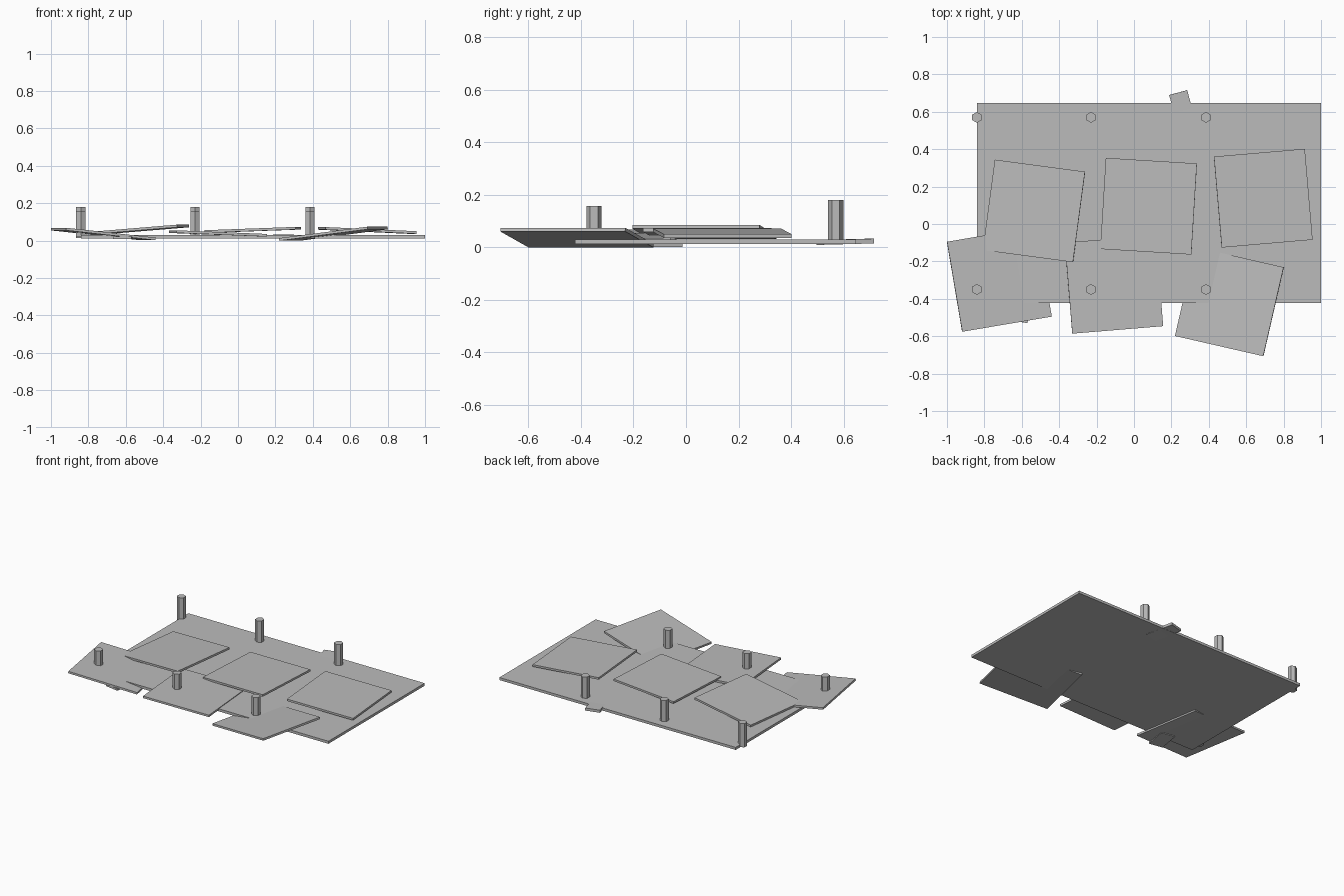
import bpy
from math import radians

if "Cube" in bpy.data.objects:
    bpy.data.objects.remove(bpy.data.objects["Cube"])

grey = bpy.data.materials.new("grey")
grey.diffuse_color = (0.5, 0.5, 0.5, 1)
grey.use_nodes = True
grey.node_tree.nodes["Principled BSDF"].inputs["Base Color"].default_value = grey.diffuse_color


def slab(name, center, size, spin=0, tilt=0, pitch=0):
    """Thin box: pitched and tilted, then turned about z."""
    bpy.ops.mesh.primitive_cube_add(
        size=1, location=center,
        rotation=(radians(pitch), radians(tilt), radians(spin)))
    ob = bpy.context.object
    ob.name = name
    ob.scale = size
    ob.data.materials.append(grey)


def post(name, x, y, bottom, top):
    """Hexagonal upright."""
    bpy.ops.mesh.primitive_cylinder_add(
        vertices=6, radius=0.029, depth=top - bottom,
        location=(x, y, (bottom + top) / 2))
    ob = bpy.context.object
    ob.name = name
    ob.data.materials.append(grey)


# Floor plate
slab("floor_plate", (0.08, 0.1125, 0.021), (1.84, 1.07, 0.018))

# Scattered square panels: name, centre, turn, tilt
panels = [
    ("front_left_panel", (-0.72, -0.295, 0.035), 9.6, 6.2),
    ("front_middle_panel", (-0.107, -0.323, 0.038), 4.7, 2.3),
    ("front_right_panel", (0.51, -0.415, 0.0365), -12.9, -7.2),
    ("back_left_panel", (-0.535, 0.07, 0.058), -7.6, -4.7),
    ("back_middle_panel", (0.078, 0.095, 0.057), -3.5, -2.1),
    ("back_right_panel", (0.691, 0.138, 0.054), 4.9, 2.6),
]
for name, center, spin, tilt in panels:
    slab(name, center, (0.488, 0.488, 0.014), spin, tilt)

# Two loose scraps at the plate edges
slab("back_scrap", (0.262, 0.606, 0.021), (0.1, 0.2, 0.018), 15, 0, 1.5)
slab("front_scrap", (-0.605, -0.443, 0.014), (0.1, 0.16, 0.014), -10)

# Two rows of posts, the front row shorter
for i, x in enumerate((-0.84, -0.23, 0.385), 1):
    post(f"back_post_{i}", x, 0.57, 0.013, 0.18)
    post(f"front_post_{i}", x, -0.35, 0.02, 0.157)
